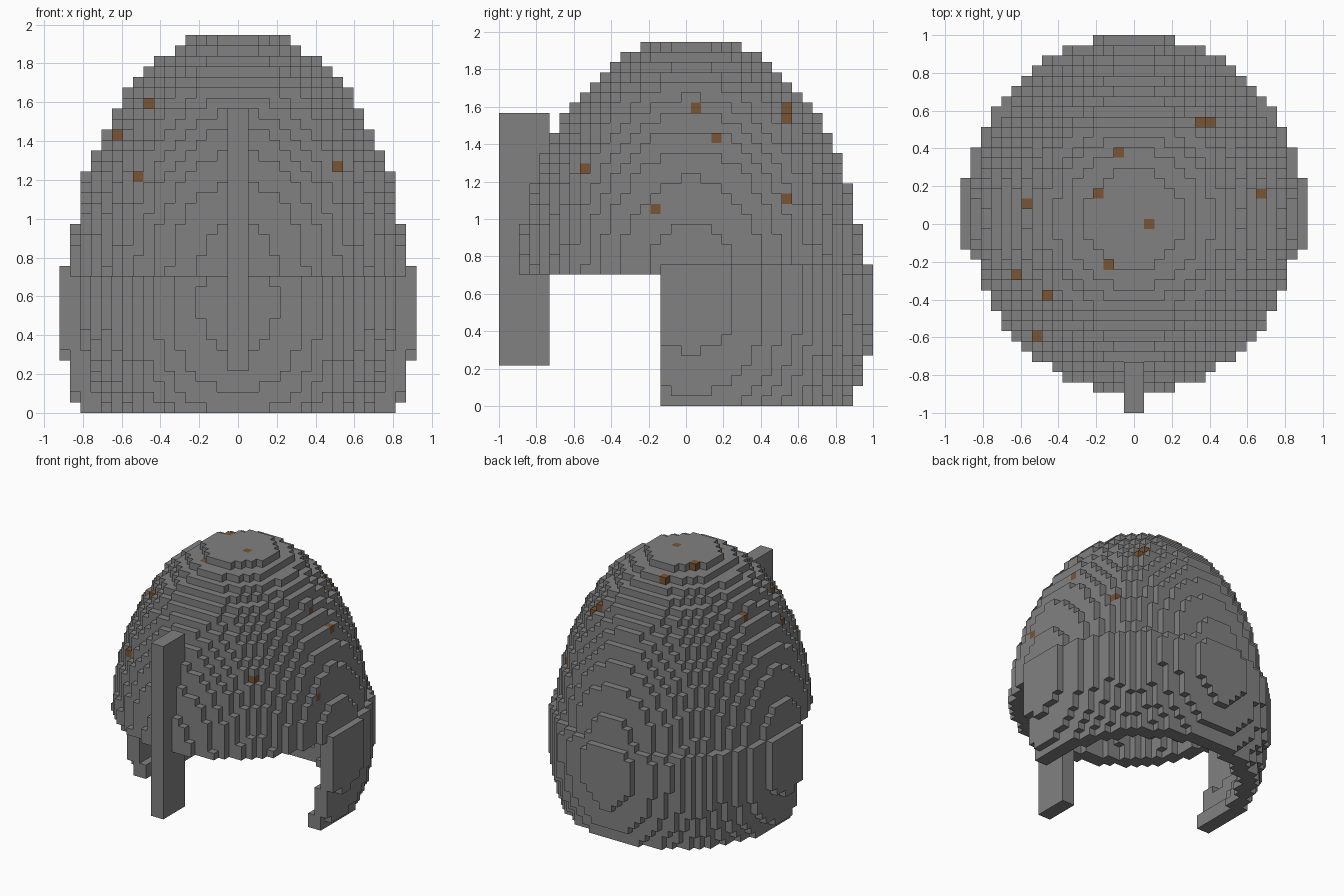
import bpy, bmesh, math

if "Cube" in bpy.data.objects:
    bpy.data.objects.remove(bpy.data.objects["Cube"])

S = 2 / 37          # size of one block
OFF = 0.5 * S       # helmet centre along y
TOP = 36            # flat crown height in blocks


def material(name, rgb):
    m = bpy.data.materials.new(name)
    m.diffuse_color = (*rgb, 1)
    m.use_nodes = True
    m.node_tree.nodes["Principled BSDF"].inputs["Base Color"].default_value = m.diffuse_color
    return m


steel = material("steel grey", (0.22, 0.22, 0.22))
rust = material("rust brown", (0.19, 0.09, 0.035))


def ellipsoid(i, j, k, a, b, c, zc):
    return ((i + .5) / a) ** 2 + ((j + .5) / b) ** 2 + ((k + .5 - zc) / c) ** 2 <= 1


def shell(k0, k1, a, b, c, zc, wall, j_min=-20):
    """Block cells of a hollow ellipsoid between two heights."""
    return {(i, j, k) for k in range(k0, k1) for i in range(-20, 20)
            for j in range(j_min, 20)
            if ellipsoid(i, j, k, a, b, c, zc)
            and not ellipsoid(i, j, k, a - wall, b - wall, c - wall, zc)}


# the four corners of the face on each side of a block
SIDES = {
    (1, 0, 0): [(1, 0, 0), (1, 1, 0), (1, 1, 1), (1, 0, 1)],
    (-1, 0, 0): [(0, 0, 0), (0, 0, 1), (0, 1, 1), (0, 1, 0)],
    (0, 1, 0): [(0, 1, 0), (0, 1, 1), (1, 1, 1), (1, 1, 0)],
    (0, -1, 0): [(0, 0, 0), (1, 0, 0), (1, 0, 1), (0, 0, 1)],
    (0, 0, 1): [(0, 0, 1), (1, 0, 1), (1, 1, 1), (0, 1, 1)],
    (0, 0, -1): [(0, 0, 0), (0, 1, 0), (1, 1, 0), (1, 0, 0)],
}


def build(name, cells, rusty=()):
    """Skin the outside of a set of block cells."""
    bm = bmesh.new()
    verts = {}
    for cell in cells:
        for d, corners in SIDES.items():
            if tuple(p + q for p, q in zip(cell, d)) in cells:
                continue
            ring = []
            for co in corners:
                key = tuple(p + q for p, q in zip(cell, co))
                if key not in verts:
                    verts[key] = bm.verts.new((key[0] * S, key[1] * S + OFF, key[2] * S))
                ring.append(verts[key])
            bm.faces.new(ring).material_index = int(cell in rusty)
    mesh = bpy.data.meshes.new(name)
    bm.to_mesh(mesh)
    bm.free()
    mesh.materials.append(steel)
    mesh.materials.append(rust)
    ob = bpy.data.objects.new(name, mesh)
    bpy.context.collection.objects.link(ob)
    return ob


def cell_of(v, off=0):
    return math.floor((v - off) / S)


# domed skull cap
dome = shell(13, TOP, 16, 17, 24.38, 12.225, 2)

# rust spots: highest block at (x, y), outermost right-hand block at (y, z)
spots = set()
for x, y in [(.35, .54), (.405, .54), (-.08, .38), (-.19, .17), (-.57, .11), (.675, .17),
             (.08, .005), (-.135, -.21), (-.62, -.265), (-.46, -.375), (-.51, -.59)]:
    column = [c for c in dome if c[:2] == (cell_of(x), cell_of(y, OFF))]
    spots.add(max(column, key=lambda c: c[2]))
for y, z in [(.05, 1.6), (-.54, 1.27), (-.165, 1.055), (.54, 1.11)]:
    row = [c for c in dome if c[1:] == (cell_of(y, OFF), cell_of(z))]
    spots.add(max(row, key=lambda c: c[0]))
build("dome", dome, spots)

# flared neck and cheek guard, open at the front
guard = shell(0, 14, 17, 18, 23, 10.73, 2, j_min=-3)
build("neck_guard", guard - dome)

# upright nose guard
bpy.ops.mesh.primitive_cube_add(size=1, location=(0, -16 * S, 16.5 * S))
nose = bpy.context.object
nose.name = "nose_guard"
nose.scale = (2 * S, 5 * S, 25 * S)
nose.data.materials.append(steel)
